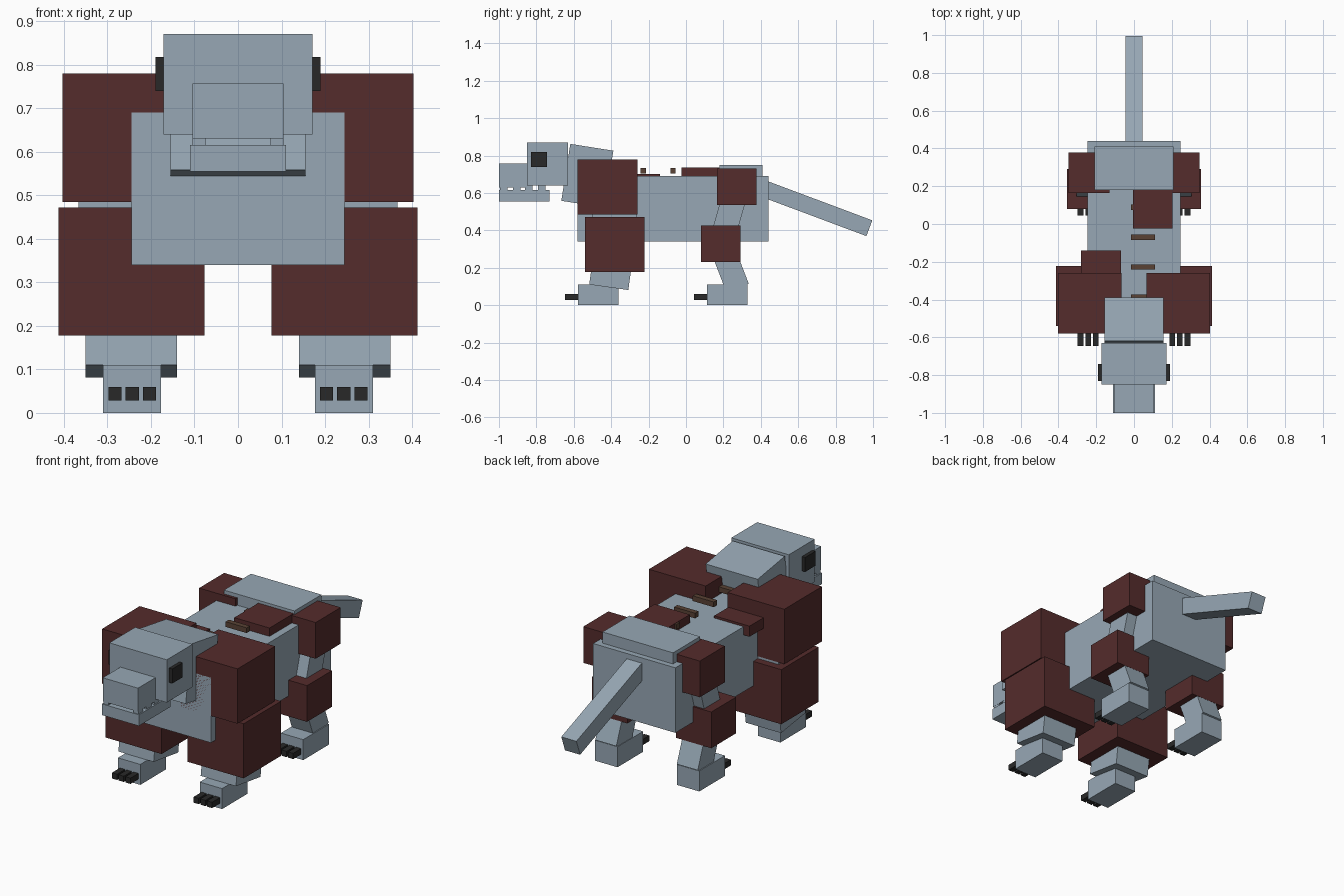
import bpy
from math import radians

old = bpy.data.objects.get("Cube")
if old:
    bpy.data.objects.remove(old, do_unlink=True)


def material(name, rgb):
    m = bpy.data.materials.new(name)
    m.use_nodes = True
    m.diffuse_color = (*rgb, 1)
    m.node_tree.nodes["Principled BSDF"].inputs["Base Color"].default_value = (*rgb, 1)
    return m


GREY = material("blue grey hide", (0.31, 0.39, 0.46))
RED = material("dark red armour", (0.09, 0.025, 0.025))
BLACK = material("near black", (0.022, 0.022, 0.022))
BROWN = material("brown spine", (0.10, 0.055, 0.035))


def box(name, mat, x, y, z, tilt=0):
    """Box from ranges along each axis, tilted about its centre in degrees."""
    bpy.ops.mesh.primitive_cube_add(size=1)
    ob = bpy.context.object
    ob.name = name
    ob.location = [(a + b) / 2 for a, b in (x, y, z)]
    ob.scale = [b - a for a, b in (x, y, z)]
    ob.rotation_euler.x = radians(tilt)
    ob.data.materials.append(mat)
    return ob


def pair(name, mat, x, y, z, tilt=0):
    """The same box on the left (+x) and right (-x)."""
    box("left_" + name, mat, x, y, z, tilt)
    box("right_" + name, mat, (-x[1], -x[0]), y, z, tilt)


# Trunk, hips and tail
box("body", GREY, (-0.245, 0.245), (-0.58, 0.44), (0.34, 0.69))
box("hip_block", GREY, (-0.21, 0.21), (0.18, 0.41), (0.60, 0.75))
box("tail", GREY, (-0.045, 0.045), (0.38, 1.0), (0.475, 0.565), -20.5)

# Neck and head
box("neck", GREY, (-0.155, 0.155), (-0.644, -0.411), (0.538, 0.846), -9)
box("head", GREY, (-0.171, 0.171), (-0.85, -0.63), (0.64, 0.87))
box("snout", GREY, (-0.105, 0.105), (-1.0, -0.84), (0.63, 0.757))
box("jaw", GREY, (-0.11, 0.11), (-1.0, -0.73), (0.555, 0.615))
pair("eye", BLACK, (0.165, 0.19), (-0.83, -0.742), (0.74, 0.818))
for i, y in enumerate((-0.995, -0.925, -0.86, -0.79)):
    pair(f"tooth_{i}", GREY, (0.075, 0.104), (y, y + 0.04), (0.61, 0.645))

# Front legs
pair("shoulder", RED, (0.065, 0.403), (-0.58, -0.26), (0.485, 0.78))
pair("forearm", RED, (0.077, 0.412), (-0.54, -0.222), (0.178, 0.472))
pair("elbow", GREY, (0.16, 0.367), (-0.50, -0.262), (0.42, 0.54))
pair("front_shin", GREY, (0.14, 0.35), (-0.507, -0.296), (0.095, 0.26), -8)

# Back legs
pair("thigh", RED, (0.13, 0.347), (0.165, 0.378), (0.535, 0.73))
pair("back_calf", RED, (0.145, 0.355), (0.08, 0.292), (0.23, 0.425))
pair("back_knee", GREY, (0.18, 0.305), (0.165, 0.295), (0.37, 0.59), -16)
pair("back_shin", GREY, (0.18, 0.305), (0.175, 0.303), (0.085, 0.29), 21)

# Feet with three claws each
for place, toe in (("front", -0.578), ("back", 0.112)):
    pair(place + "_foot", GREY, (0.177, 0.31), (toe, toe + 0.218), (0, 0.11))
    for i in range(3):
        x = 0.188 + 0.04 * i
        pair(f"{place}_claw_{i}", BLACK, (x, x + 0.03), (toe - 0.068, toe + 0.01), (0.028, 0.059))

# Back armour and spine ridges
box("back_plate", RED, (-0.005, 0.205), (-0.025, 0.18), (0.68, 0.735))
box("side_plate", RED, (-0.28, -0.07), (-0.27, -0.14), (0.645, 0.702))
for i in range(4):
    y = -0.40 + 0.158 * i
    box(f"spine_{i}", BROWN, (-0.015, 0.11), (y, y + 0.028), (0.705, 0.733))
